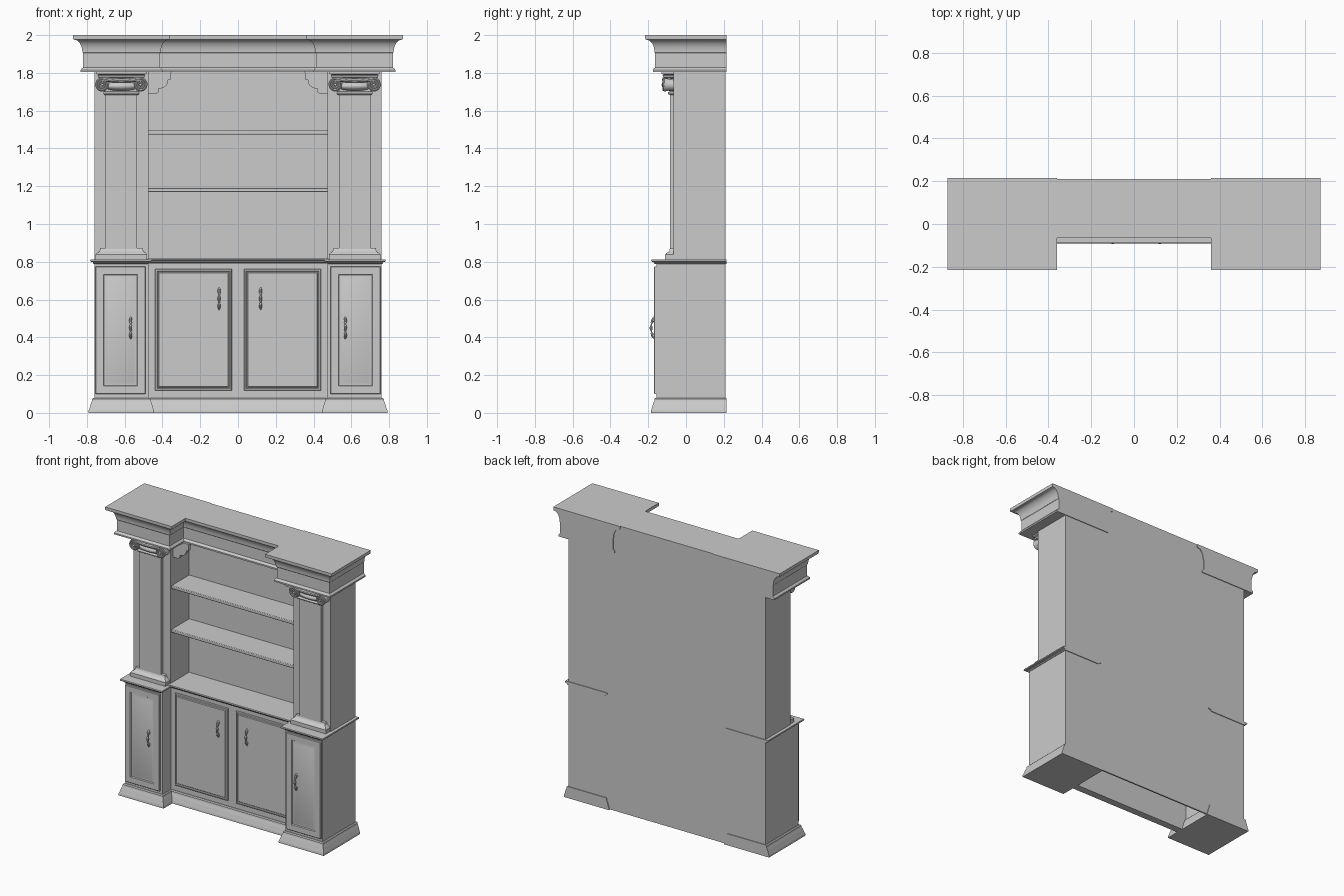
import bpy, bmesh, math

if "Cube" in bpy.data.objects:
    bpy.data.objects.remove(bpy.data.objects["Cube"])

def finish(name, bm, bevel=0):
    bmesh.ops.recalc_face_normals(bm, faces=bm.faces)
    me = bpy.data.meshes.new(name)
    bm.to_mesh(me)
    bm.free()
    ob = bpy.data.objects.new(name, me)
    bpy.context.collection.objects.link(ob)
    if bevel:
        m = ob.modifiers.new("edge", 'BEVEL')
        m.width, m.segments = bevel, 2
    smooth(ob)
    return ob

def smooth(ob):
    bpy.ops.object.select_all(action='DESELECT')
    ob.select_set(True)
    bpy.context.view_layer.objects.active = ob
    bpy.ops.object.shade_smooth_by_angle(angle=math.radians(32))

def loft(name, rings, bevel=0):
    bm = bmesh.new()
    vs = [[bm.verts.new(p) for p in r] for r in rings]
    n = len(vs[0])
    for a, b in zip(vs, vs[1:]):
        for i in range(n):
            bm.faces.new((a[i], a[(i + 1) % n], b[(i + 1) % n], b[i]))
    bm.faces.new(vs[0])
    bm.faces.new(vs[-1])
    return finish(name, bm, bevel)

def moulding(name, x0, x1, y0, y1, profile, side=1):
    # profile of (outset, z) running round the front and both sides, flat at the back
    x0, x1 = sorted((x0, x1))
    loft(name, [[(x0 - o * side, y0 - o, z), (x1 + o * side, y0 - o, z),
                 (x1 + o * side, y1, z), (x0 - o * side, y1, z)] for o, z in profile])

def box(name, x0, x1, y0, y1, z0, z1, bevel=0):
    x0, x1 = sorted((x0, x1))
    loft(name, [[(x0, y0, z), (x1, y0, z), (x1, y1, z), (x0, y1, z)] for z in (z0, z1)], bevel)

def door(name, x0, x1, z0, z1, y, steps):
    # steps of (inset, height above the cabinet face)
    x0, x1 = sorted((x0, x1))
    loft(name, [[(x0 + i, y - d, z0 + i), (x1 - i, y - d, z0 + i),
                 (x1 - i, y - d, z1 - i), (x0 + i, y - d, z1 - i)] for i, d in steps])

def tube(name, pts, radii):
    cu = bpy.data.curves.new(name, 'CURVE')
    cu.dimensions = '3D'
    cu.bevel_depth, cu.bevel_resolution, cu.use_fill_caps = 1, 3, True
    sp = cu.splines.new('POLY')
    sp.points.add(len(pts) - 1)
    for p, co, r in zip(sp.points, pts, radii):
        p.co, p.radius = (*co, 1), r
    ob = bpy.data.objects.new(name, cu)
    bpy.context.collection.objects.link(ob)
    bpy.ops.object.select_all(action='DESELECT')
    ob.select_set(True)
    bpy.context.view_layer.objects.active = ob
    bpy.ops.object.convert(target='MESH')
    smooth(bpy.context.object)

def ball(name, loc, scale):
    bm = bmesh.new()
    bmesh.ops.create_uvsphere(bm, u_segments=20, v_segments=12, radius=1)
    for v in bm.verts:
        v.co = [loc[i] + v.co[i] * scale[i] for i in range(3)]
    finish(name, bm)

def handle(name, x, y, z):
    # bowed pull with a beaded middle and pointed ends
    ts = [i / 16 for i in range(-16, 17)]
    pts = [(x, y - 0.017 * (1 - t * t), z + 0.058 * t) for t in ts]
    rad = [0.003 + 0.005 * abs(math.cos(t * math.pi * 1.5)) for t in ts]
    tube(name, pts, rad)
    for s in (-1, 1):
        ball(name + "_mount", (x, y, z + s * 0.042), (0.008, 0.01, 0.012))

# moulding profiles
COVE = [(0.004 + 0.042 * (1 - math.cos(a)), 1.91 + 0.065 * math.sin(a))
        for a in [i * math.pi / 16 for i in range(9)]]
CROWN = [(0.013, 1.805), (0.013, 1.815), (0.006, 1.825), (0, 1.828), (0, 1.905)] + COVE + \
        [(0.052, 1.978), (0.053, 1.985), (0.053, 2.0)]
BASE = [(0.031, 0), (0.031, 0.012), (0.027, 0.022), (0.023, 0.035), (0.019, 0.05),
        (0.014, 0.06), (0.012, 0.068), (0.012, 0.074), (0.006, 0.08)]
COUNTER = [(0.006, 0.788), (0.01, 0.793), (0.01, 0.797), (0.024, 0.801), (0.026, 0.805), (0.024, 0.812)]
FOOT = [(0.05, 0.81), (0.05, 0.838), (0.044, 0.846), (0.034, 0.851), (0.028, 0.858), (0.025, 0.872), (0, 0.874)]
ABACUS = [(0.0, 1.77), (0.012, 1.776), (0.016, 1.785), (0.012, 1.79), (0.022, 1.795), (0.022, 1.806)]

# back and centre section
box("back_panel", -0.76, 0.76, 0.2, 0.21, 0.005, 1.99)
box("shelf_backing", -0.48, 0.48, 0.14, 0.2, 0.8, 1.9)
box("centre_cabinet_front", -0.48, 0.48, -0.06, -0.04, 0.06, 0.79)
moulding("centre_baseboard", -0.48, 0.48, -0.06, -0.04, BASE, 0)
moulding("centre_counter", -0.48, 0.48, -0.064, 0.15, [(o, z + 0.006) for o, z in COUNTER], 0)
moulding("centre_crown", -0.42, 0.42, -0.012, 0.21, CROWN, 0)
for z in (1.18, 1.485):
    box("shelf", -0.477, 0.477, -0.055, 0.145, z - 0.011, z + 0.011, 0.004)

for s in (-1, 1):
    side = "left" if s < 0 else "right"
    c = s * 0.6175
    # tower carcass and trims
    box(side + "_lower_tower", s * 0.475, s * 0.76, -0.155, 0.205, 0.01, 0.795)
    box(side + "_upper_tower", s * 0.475, s * 0.76, -0.065, 0.205, 0.8, 1.82)
    moulding(side + "_base", s * 0.475, s * 0.76, -0.155, 0.215, BASE)
    moulding(side + "_counter", s * 0.483, s * 0.757, -0.159, 0.215, COUNTER)
    moulding(side + "_crown", s * 0.413, s * 0.82, -0.163, 0.215, CROWN)

    # doors and pulls
    door(side + "_tower_door", s * 0.489, s * 0.755, 0.1, 0.775, -0.155,
         [(0, 0), (0, 0.011), (0.003, 0.014), (0.042, 0.014), (0.046, 0.007), (0.05, 0.007), (0.062, 0.012)])
    door(side + "_centre_door", s * 0.032, s * 0.44, 0.118, 0.762, -0.06,
         [(0, 0), (0, 0.006), (0.004, 0.011), (0.01, 0.011), (0.013, 0.005), (0.017, 0.005), (0.021, 0.01)])
    handle(side + "_tower_handle", s * 0.568, -0.168, 0.45)
    handle(side + "_centre_handle", -0.1 if s < 0 else 0.12, -0.07, 0.605)

    # pilaster
    box(side + "_pilaster_shaft", c - 0.083, c + 0.083, -0.086, -0.06, 0.81, 1.78)
    moulding(side + "_pilaster_foot", c - 0.087, c + 0.087, -0.06, -0.05, FOOT)
    moulding(side + "_capital_neck", c - 0.088, c + 0.088, -0.088, -0.06,
             [(0, 1.684), (0.006, 1.688), (0.008, 1.693), (0.006, 1.698), (0, 1.702)])

    # scrolled capital
    moulding(side + "_capital_abacus", c - 0.11, c + 0.11, -0.108, -0.06, ABACUS)
    ball(side + "_capital_bulge", (c, -0.07, 1.73), (0.1, 0.05, 0.027))
    tube(side + "_capital_band", [(c + 0.1 * t / 6, -0.114, 1.76 + 0.007 * (t / 6) ** 2) for t in range(-6, 7)],
         [0.012] * 13)
    for v in (-1, 1):
        vx, vz = c + v * 0.102, 1.737
        ring = [(0.037 * math.cos(i * math.pi / 14), 0.037 * math.sin(i * math.pi / 14)) for i in range(28)]
        loft(side + "_volute_roll", [[(vx + a * k, y, vz + b * k) for a, b in ring]
                                     for y, k in ((-0.06, 0.9), (-0.085, 0.82), (-0.116, 0.97))])
        n = 60
        spiral = []
        for i in range(n + 1):
            r = 0.033 * (1 - 0.75 * i / n)
            a = math.pi / 2 - 4.5 * math.pi * i / n
            spiral.append((vx + v * r * math.cos(a), -0.116 - 0.008 * i / n, vz + r * math.sin(a)))
        tube(side + "_volute_scroll", spiral, [0.007 - 0.004 * i / n for i in range(n + 1)])
        ball(side + "_volute_eye", (vx, -0.122, vz), (0.008, 0.008, 0.008))

    # corner bracket under the crown
    curve = [(0.412 - 0.042 * math.sin(a), 1.718 + 0.044 * (1 - math.cos(a)))
             for a in [i * math.pi / 16 for i in range(9)]]
    outline = [(0.48, 1.69), (0.432, 1.69), (0.422, 1.697), (0.42, 1.718)] + curve + \
              [(0.355, 1.764), (0.353, 1.81), (0.48, 1.81)]
    loft(side + "_corner_bracket", [[(s * x, y, z) for x, z in outline] for y in (-0.04, -0.015)])
